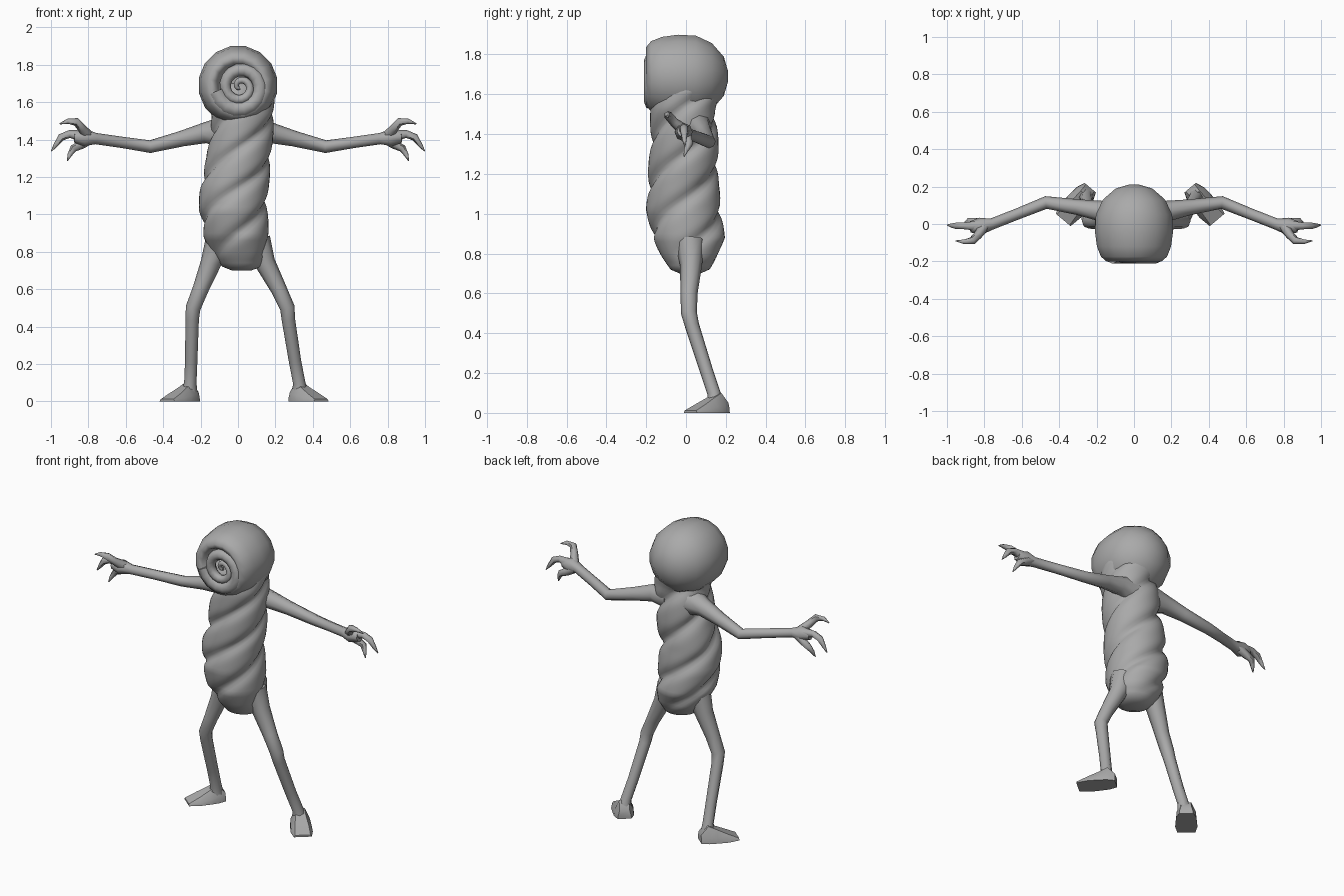
import bpy, math
from mathutils import Vector

if "Cube" in bpy.data.objects:
    bpy.data.objects.remove(bpy.data.objects["Cube"])

grey = bpy.data.materials.new("clay grey")
grey.diffuse_color = (0.4, 0.4, 0.4, 1)
grey.use_nodes = True
grey.node_tree.nodes["Principled BSDF"].inputs["Base Color"].default_value = grey.diffuse_color


def make(name, verts, faces, angle=60):
    me = bpy.data.meshes.new(name)
    me.from_pydata(verts, [], faces)
    me.validate()
    me.materials.append(grey)
    ob = bpy.data.objects.new(name, me)
    bpy.context.collection.objects.link(ob)
    bpy.ops.object.select_all(action='DESELECT')
    ob.select_set(True)
    bpy.context.view_layer.objects.active = ob
    bpy.ops.object.shade_smooth_by_angle(angle=math.radians(angle))
    return ob


def skin(name, rings, angle=60):
    """Join equal rings of points into a closed tube."""
    n = len(rings[0])
    verts = [p for r in rings for p in r]
    faces = [(i * n + j, i * n + (j + 1) % n, (i + 1) * n + (j + 1) % n, (i + 1) * n + j)
             for i in range(len(rings) - 1) for j in range(n)]
    faces.append(tuple(reversed(range(n))))
    faces.append(tuple(range(len(verts) - n, len(verts))))
    return make(name, verts, faces, angle)


def limb(name, stations, n=8, side=1, up=(0, 1, 0)):
    """Tapered tube through (x, y, z, radius) stations; side mirrors x."""
    pts = [Vector((s[0] * side, s[1], s[2])) for s in stations]
    rings = []
    for i, p in enumerate(pts):
        t = (pts[min(i + 1, len(pts) - 1)] - pts[max(i - 1, 0)]).normalized()
        u = Vector(up).cross(t).normalized()
        v = t.cross(u)
        r = stations[i][3]
        rings.append([p + r * (math.cos(a) * u + math.sin(a) * v)
                      for a in (2 * math.pi * k / n for k in range(n))])
    return skin(name, rings)


# Twisted torso: three strands winding upward; (z, cx, cy, rx, ry)
STATIONS = [(0.70, 0.02, 0.02, 0.05, 0.05), (0.72, 0.02, 0.02, 0.10, 0.095),
            (0.78, 0.01, 0.02, 0.14, 0.135), (0.88, -0.01, 0.01, 0.17, 0.18),
            (1.02, -0.025, -0.01, 0.18, 0.185), (1.15, -0.02, -0.015, 0.18, 0.175),
            (1.30, 0.005, -0.01, 0.17, 0.17), (1.45, 0.02, -0.01, 0.165, 0.165),
            (1.53, 0.03, -0.015, 0.165, 0.16), (1.62, 0.01, 0.0, 0.18, 0.17),
            (1.70, 0.0, 0.02, 0.15, 0.13)]


def station(z):
    for a, b in zip(STATIONS, STATIONS[1:]):
        if z <= b[0] + 1e-6:
            f = (z - a[0]) / (b[0] - a[0])
            return [p + (q - p) * f for p, q in zip(a, b)]
    return STATIONS[-1]


rings = []
for i in range(51):
    z = 0.70 + i * 0.02
    _, cx, cy, rx, ry = station(z)
    depth = 0.2 * min(1, max(0, (z - 0.72) / 0.15))
    ring = []
    for j in range(36):
        a = 2 * math.pi * j / 36
        lobe = abs(math.cos(1.5 * (a - 9 * (z - 0.72))))
        k = 1.03 - depth * (1 - lobe) ** 2
        ring.append((cx + rx * k * math.cos(a), cy + ry * k * math.sin(a), z))
    rings.append(ring)
skin("twisted_torso", rings, 80)

# Round head, lathed about the y axis with a hollow in the front; (y, radius)
HEAD = [(0.21, 0.03), (0.19, 0.10), (0.13, 0.17), (0.05, 0.208), (-0.04, 0.213), (-0.12, 0.202),
        (-0.175, 0.18), (-0.20, 0.15), (-0.19, 0.122), (-0.15, 0.108), (-0.11, 0.09), (-0.11, 0.02)]
skin("head", [[(r * math.cos(a), y, 1.69 + r * math.sin(a))
               for a in (2 * math.pi * (k + 0.5) / 16 for k in range(16))] for y, r in HEAD], 70)

# Curled tip spiralling inside the hollow
coil = []
for i in range(35):
    f = i / 34
    a = math.radians(190 + 760 * f)
    r = 0.125 * (1 - f) ** 0.8 + 0.004
    coil.append((0.012 + r * math.cos(a), -0.165 - 0.012 * math.sin(math.pi * f),
                 1.68 + r * math.sin(a), 0.037 * (1 - f) + 0.01))
limb("face_spiral", coil, 8)

for side, tag in ((1, "right"), (-1, "left")):
    # Arm with bent elbow, flaring into the palm
    limb(tag + "_arm", [(0.08, 0.05, 1.44, 0.085), (0.18, 0.07, 1.435, 0.055),
                        (0.30, 0.09, 1.405, 0.042), (0.47, 0.115, 1.362, 0.034),
                        (0.62, 0.055, 1.385, 0.030), (0.76, 0.0, 1.405, 0.030),
                        (0.82, -0.012, 1.41, 0.046), (0.875, -0.015, 1.415, 0.030)], 8, side)
    # Three hooked claws
    claws = {"upper": [(0.80, -0.01, 1.42, 0.030), (0.835, -0.06, 1.46, 0.023),
                       (0.865, -0.09, 1.495, 0.022), (0.91, -0.095, 1.498, 0.014),
                       (0.953, -0.09, 1.484, 0.003)],
             "middle": [(0.84, -0.01, 1.42, 0.032), (0.90, -0.01, 1.43, 0.021),
                        (0.945, -0.01, 1.412, 0.020), (0.975, -0.008, 1.37, 0.012),
                        (0.998, -0.005, 1.338, 0.003)],
             "lower": [(0.79, 0.0, 1.405, 0.030), (0.84, 0.01, 1.372, 0.024),
                       (0.88, 0.015, 1.352, 0.020), (0.90, 0.0, 1.318, 0.012),
                       (0.912, -0.01, 1.287, 0.003)]}
    for name, path in claws.items():
        limb(f"{tag}_{name}_claw", path, 6, side)

    # Leg: the right lower leg is set a little further out
    out = 0.06 if side > 0 else 0.0
    limb(tag + "_leg", [(0.10, 0.02, 0.86, 0.075), (0.145, 0.025, 0.74, 0.055),
                        (0.20 + out * 0.3, 0.015, 0.60, 0.043),
                        (0.24 + out * 0.4, 0.015, 0.50, 0.040),
                        (0.245 + out * 0.4, 0.03, 0.44, 0.036),
                        (0.25 + out * 0.9, 0.10, 0.22, 0.033),
                        (0.255 + out * 1.2, 0.14, 0.10, 0.033),
                        (0.26 + out * 1.2, 0.15, 0.04, 0.045)], 8, side)

    # Wedge foot: heel widening and flattening toward the toes
    heel = Vector((0.25 + out * 1.1, 0.175, 0))
    d = Vector((0.135, -0.16, 0)).normalized()
    w = Vector((-d.y, d.x, 0))
    foot = []
    for t, half, top, h2 in ((-0.025, 0.04, 0.05, 0.03), (0.02, 0.058, 0.10, 0.028),
                             (0.07, 0.062, 0.075, 0.03), (0.13, 0.065, 0.045, 0.04),
                             (0.20, 0.052, 0.012, 0.045)):
        c = heel + d * t
        ring = [c - w * half, c + w * half, c + w * half * 0.95 + Vector((0, 0, top * 0.4)),
                c + w * h2 + Vector((0, 0, top)), c - w * h2 + Vector((0, 0, top)),
                c - w * half * 0.95 + Vector((0, 0, top * 0.4))]
        foot.append([(p.x * side, p.y, p.z) for p in ring])
    skin(tag + "_foot", foot, 45)

# Consistent outward normals on every part
for ob in bpy.context.collection.objects:
    bpy.context.view_layer.objects.active = ob
    bpy.ops.object.mode_set(mode='EDIT')
    bpy.ops.mesh.select_all(action='SELECT')
    bpy.ops.mesh.normals_make_consistent(inside=False)
    bpy.ops.object.mode_set(mode='OBJECT')
